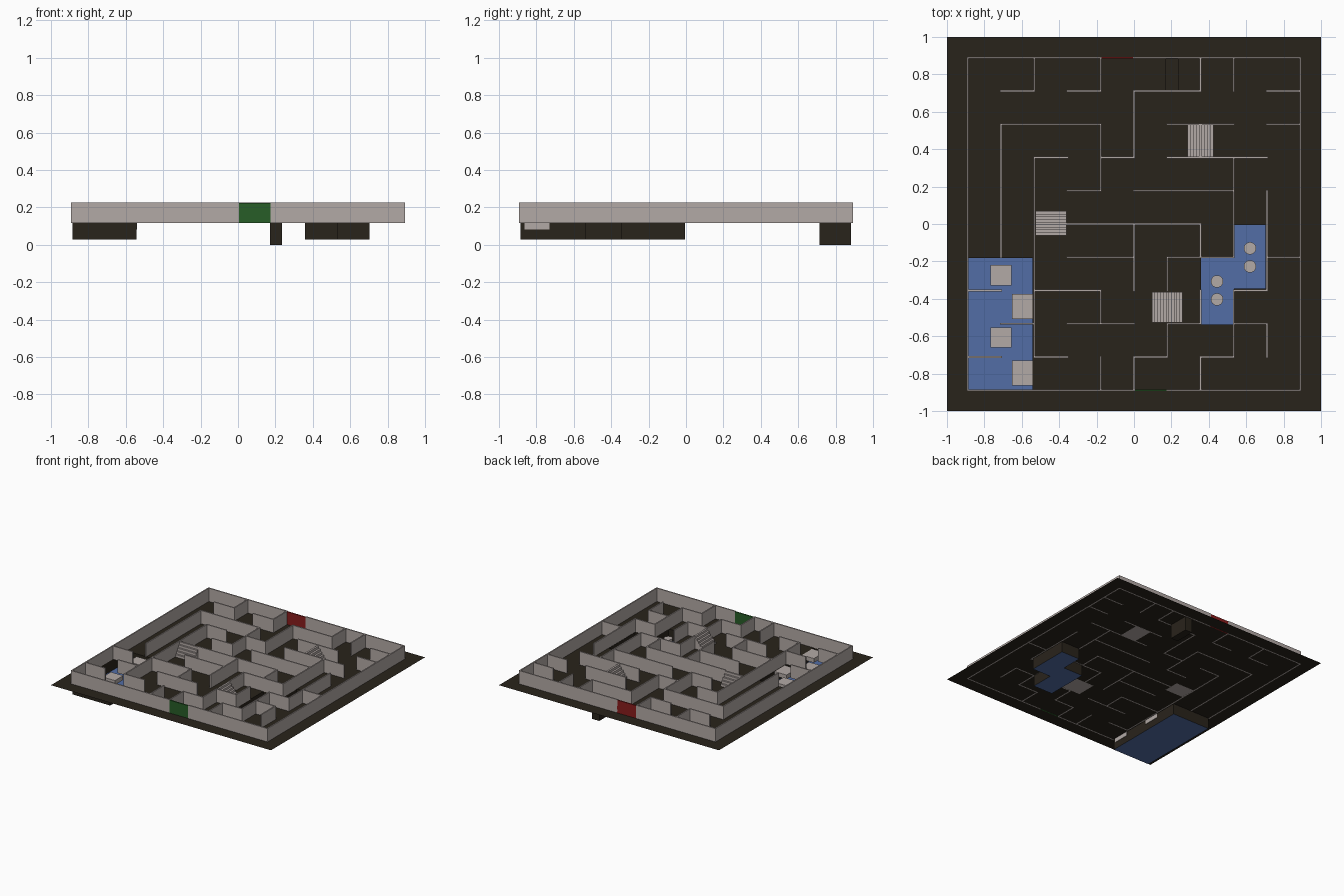
import bpy, bmesh
from mathutils import Vector

if "Cube" in bpy.data.objects:
    bpy.data.objects.remove(bpy.data.objects["Cube"])

GROUND, TOP, T = 0.117, 0.226, 0.01
CELL = 1.778 / 10


def g(i):
    return -0.889 + CELL * i


def material(name, rgb):
    m = bpy.data.materials.new(name)
    m.diffuse_color = (*rgb, 1)
    m.use_nodes = True
    m.node_tree.nodes["Principled BSDF"].inputs["Base Color"].default_value = m.diffuse_color
    return m


soil = material("soil", (0.022, 0.017, 0.011))
water = material("water", (0.085, 0.155, 0.38))
stone = material("stone", (0.45, 0.40, 0.38))
green = material("green", (0.02, 0.11, 0.02))
red = material("red", (0.25, 0.012, 0.012))


def finish(name, bm, *mats):
    me = bpy.data.meshes.new(name)
    bm.to_mesh(me)
    bm.free()
    ob = bpy.data.objects.new(name, me)
    bpy.context.collection.objects.link(ob)
    for m in mats:
        me.materials.append(m)
    return ob


def add_box(bm, x0, x1, y0, y1, z0, z1):
    vs = bmesh.ops.create_cube(bm, size=1)["verts"]
    bmesh.ops.scale(bm, verts=vs, vec=(x1 - x0, y1 - y0, z1 - z0))
    bmesh.ops.translate(bm, verts=vs, vec=((x0 + x1) / 2, (y0 + y1) / 2, (z0 + z1) / 2))


def add_wall(bm, axis, line, a, b, top=TOP):
    p, q, c = g(a) - T / 2, g(b) + T / 2, g(line)
    z0 = GROUND - 0.0005
    if axis == "h":
        add_box(bm, p, q, c - T / 2, c + T / 2, z0, top)
    else:
        add_box(bm, c - T / 2, c + T / 2, p, q, z0, top)


# Ground sheet with sunken pools and a narrow trench: x0, x1, y0, y1, floor, is water
pits = [(-0.884, -0.543, -0.884, -0.182, 0.028, 1),
        (0.535, 0.704, -0.345, -0.005, 0.028, 1),
        (0.358, 0.535, -0.537, -0.182, 0.028, 1),
        (0.17, 0.235, 0.715, 0.882, 0.0, 0)]
xs = sorted({-1, 1, *(p[0] for p in pits), *(p[1] for p in pits)})
ys = sorted({-1, 1, *(p[2] for p in pits), *(p[3] for p in pits)})


def level(i, j):
    if 0 <= i < len(xs) - 1 and 0 <= j < len(ys) - 1:
        x, y = (xs[i] + xs[i + 1]) / 2, (ys[j] + ys[j + 1]) / 2
        for p in pits:
            if p[0] < x < p[1] and p[2] < y < p[3]:
                return p[4], p[5]
    return GROUND, 0


bm = bmesh.new()


def quad(pts, mat=0):
    bm.faces.new([bm.verts.new(p) for p in pts]).material_index = mat


for i in range(len(xs) - 1):
    for j in range(len(ys) - 1):
        z, wet = level(i, j)
        x0, x1, y0, y1 = xs[i], xs[i + 1], ys[j], ys[j + 1]
        quad([(x0, y0, z), (x1, y0, z), (x1, y1, z), (x0, y1, z)], wet)
        zr, zu = level(i + 1, j)[0], level(i, j + 1)[0]
        if zr != z:
            quad([(x1, y0, z), (x1, y1, z), (x1, y1, zr), (x1, y0, zr)])
        if zu != z:
            quad([(x0, y1, z), (x1, y1, z), (x1, y1, zu), (x0, y1, zu)])
bmesh.ops.remove_doubles(bm, verts=bm.verts, dist=1e-5)
finish("ground", bm, soil, water)

# Maze walls, listed as grid line -> spans
horizontal = {0: [(0, 5), (6, 10)],
              1: [(0, 1), (2, 3), (5, 6), (7, 8)],
              2: [(1, 2), (3, 5), (6, 7), (8, 9)],
              3: [(0, 1), (2, 4), (8, 9)],
              4: [(3, 5), (6, 8), (9, 10)],
              5: [(3, 7)],
              6: [(3, 4), (5, 8)],
              7: [(2, 3), (4, 5), (6, 9)],
              8: [(1, 4), (6, 8), (9, 10)],
              9: [(1, 2), (3, 4), (5, 7), (9, 10)],
              10: [(0, 4), (5, 10)]}
vertical = {0: [(0, 10)], 1: [(4, 8)],
            2: [(1, 7), (9, 10)],
            4: [(0, 1), (2, 3), (6, 8), (9, 10)],
            5: [(0, 1), (3, 5), (7, 9)],
            6: [(1, 2), (3, 4)],
            7: [(0, 1), (2, 3), (4, 5), (9, 10)],
            8: [(1, 3), (4, 7), (9, 10)],
            9: [(1, 2), (3, 6), (7, 7.2)],
            10: [(0, 10)]}
vertical[9].pop()
bm = bmesh.new()
for axis, table in (("h", horizontal), ("v", vertical)):
    for line, spans in table.items():
        for a, b in spans:
            add_wall(bm, axis, line, a, b)
finish("maze_walls", bm, stone)

# Coloured entrance and exit panels
for name, line, a, mat in (("entrance_door", 0, 5, green), ("exit_door", 10, 4, red)):
    bm = bmesh.new()
    add_wall(bm, "h", line, a + 0.03, a + 0.97, TOP - 0.004)
    finish(name, bm, mat)


# Stairs that climb over and down again: stepped profile extruded across the lane
def stairs(name, cx, cy, run, width, steps, along_x):
    tread, rise = run / (2 * steps - 1), 0.103 / steps
    z = GROUND - 0.0005
    left = []
    for k in range(steps):
        u = -run / 2 + k * tread
        left += [(u, z + k * rise), (u, z + (k + 1) * rise)]
    prof = left + [(-u, h) for u, h in reversed(left)]
    bm = bmesh.new()
    pts = [(cx + u, cy - width / 2, h) if along_x else (cx - width / 2, cy + u, h)
           for u, h in prof]
    f = bm.faces.new([bm.verts.new(p) for p in pts])
    ext = bmesh.ops.extrude_face_region(bm, geom=[f])["geom"]
    move = Vector((0, width, 0)) if along_x else Vector((width, 0, 0))
    bmesh.ops.translate(bm, vec=move,
                        verts=[v for v in ext if isinstance(v, bmesh.types.BMVert)])
    bmesh.ops.recalc_face_normals(bm, faces=bm.faces)
    finish(name, bm, stone)


stairs("stairs_west", g(2.5), 0.004, 0.13, 0.166, 5, False)
stairs("stairs_north", g(7), g(7.5), 0.14, 0.168, 5, True)
stairs("stairs_south", g(6), g(2.5), 0.165, 0.164, 6, True)

# Square platforms over the large pool
for n, (x0, x1, y0, y1) in enumerate([(-0.768, -0.656, -0.33, -0.22),
                                      (-0.651, -0.54, -0.508, -0.375),
                                      (-0.768, -0.656, -0.66, -0.553),
                                      (-0.651, -0.54, -0.864, -0.73)]):
    bm = bmesh.new()
    add_box(bm, x0, x1, y0, y1, 0.082, 0.117)
    finish(f"platform_{n + 1}", bm, stone)

# Round stepping stones over the small pool
for n, (x, y) in enumerate([(0.62, -0.13), (0.62, -0.227), (0.444, -0.307), (0.444, -0.403)]):
    bpy.ops.mesh.primitive_cylinder_add(vertices=32, radius=0.033, depth=0.035,
                                        location=(x, y, 0.0995))
    ob = bpy.context.object
    ob.name = f"stepping_stone_{n + 1}"
    ob.data.materials.append(stone)
    bpy.ops.object.shade_smooth_by_angle()
